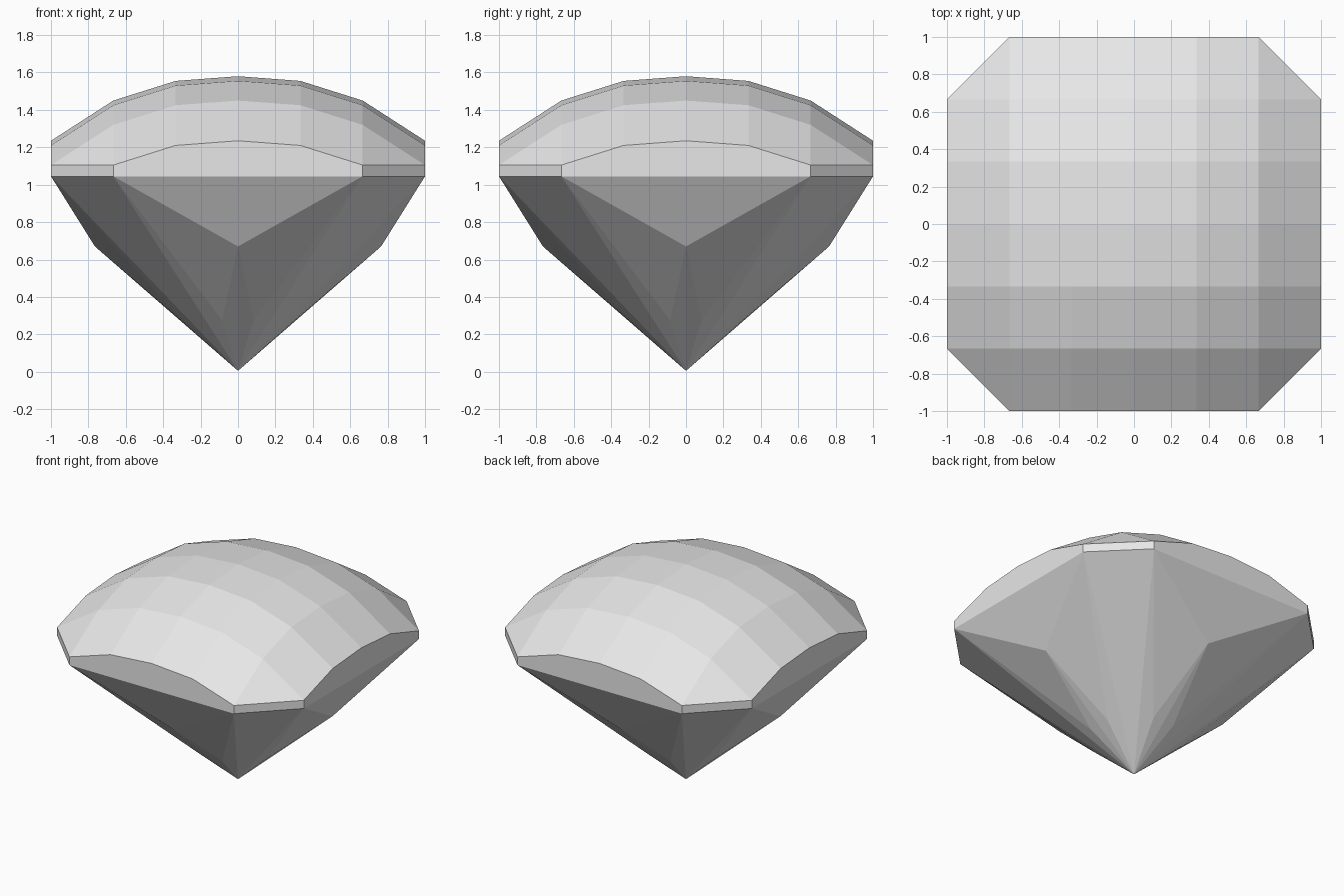
import bpy
import bmesh
from math import radians
from mathutils import Matrix, Vector

cube = bpy.data.objects.get("Cube")
if cube:
    bpy.data.objects.remove(cube)

TOP, GIRDLE, TIP = 1.58, 1.045, 0.005
DROP = (0, 0.025, 0.13, 0.345)      # dome fall-off per grid step
STEPS = range(-3, 4)

gray = bpy.data.materials.new("gem gray")
gray.use_nodes = True
gray.diffuse_color = (0.8, 0.8, 0.8, 1)
gray.node_tree.nodes["Principled BSDF"].inputs["Base Color"].default_value = (0.8, 0.8, 0.8, 1)

bm = bmesh.new()


def face(points):
    bm.faces.new([bm.verts.new(p) for p in points])


def crown(i, j):
    return Vector((i / 3, j / 3, TOP - DROP[abs(i)] - DROP[abs(j)]))


# Domed crown: a grid with its four corners cut off
for i in STEPS[:-1]:
    for j in STEPS[:-1]:
        ring = [(i, j), (i + 1, j), (i + 1, j + 1), (i, j + 1)]
        face([crown(a, b) for a, b in ring if abs(a) + abs(b) < 6])

# One quarter of the girdle and pavilion, turned around the axis
left = Vector((-2 / 3, -1, GIRDLE))
right = Vector((2 / 3, -1, GIRDLE))
corner = Vector((1, -2 / 3, GIRDLE))
middle = Vector((0, -0.765, 0.67))
tip = Vector((0, 0, TIP))

for quarter in range(4):
    turn = Matrix.Rotation(radians(90 * quarter), 3, 'Z')

    def facet(*points):
        face([turn @ p for p in points])

    # Girdle side and corner
    facet(left, right, *[crown(i, -3) for i in range(2, -3, -1)])
    facet(right, corner, crown(3, -2), crown(2, -3))

    # Pavilion facets
    facet(left, middle, right)
    facet(right, tip, corner)
    for side, end in ((-1, left), (1, right)):
        low = Vector((0.085 * side, -0.303, 0.275))
        facet(end, middle, low)
        facet(middle, tip, low)
        facet(low, tip, end)

bmesh.ops.remove_doubles(bm, verts=bm.verts[:], dist=0.0005)
bmesh.ops.recalc_face_normals(bm, faces=bm.faces[:])

mesh = bpy.data.meshes.new("gem")
bm.to_mesh(mesh)
bm.free()
mesh.materials.append(gray)
gem = bpy.data.objects.new("gem", mesh)
bpy.context.collection.objects.link(gem)
